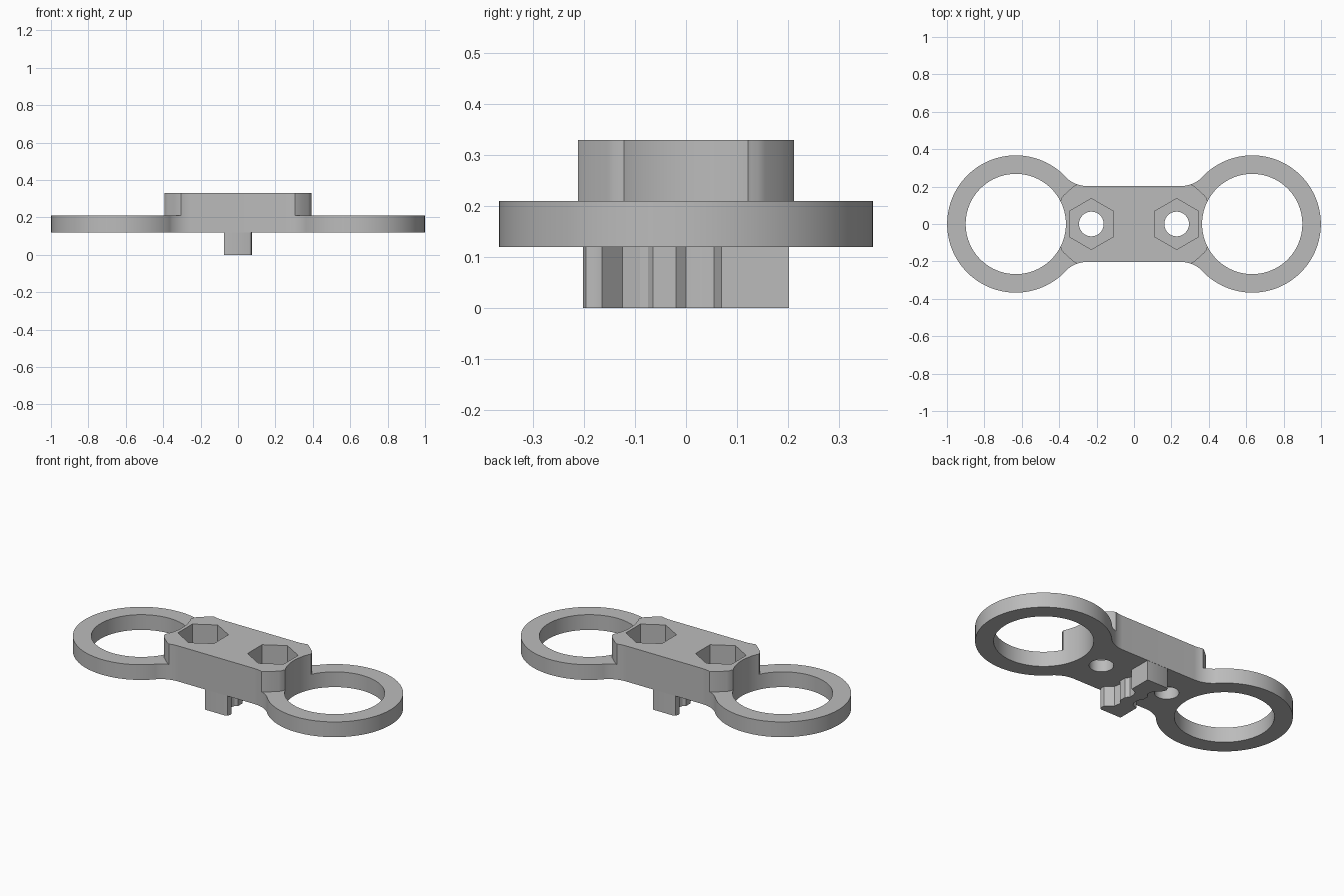
import bpy, bmesh
from math import sin, cos, pi, atan2

if "Cube" in bpy.data.objects:
    bpy.data.objects.remove(bpy.data.objects["Cube"], do_unlink=True)

grey = bpy.data.materials.new("plain grey")
grey.use_nodes = True
grey.diffuse_color = (0.5, 0.5, 0.5, 1)
grey.node_tree.nodes["Principled BSDF"].inputs["Base Color"].default_value = (0.5, 0.5, 0.5, 1)


def arc(cx, cy, r, a0, a1, n):
    return [(cx + r * cos(a0 + (a1 - a0) * i / n), cy + r * sin(a0 + (a1 - a0) * i / n))
            for i in range(n + 1)]


def prism(name, outline, z0, z1):
    """Extrude a flat outline from z0 to z1."""
    bm = bmesh.new()
    face = bm.faces.new([bm.verts.new((x, y, z0)) for x, y in outline])
    top = bmesh.ops.extrude_face_region(bm, geom=[face])["geom"]
    bmesh.ops.translate(bm, vec=(0, 0, z1 - z0),
                        verts=[v for v in top if isinstance(v, bmesh.types.BMVert)])
    bmesh.ops.recalc_face_normals(bm, faces=bm.faces)
    mesh = bpy.data.meshes.new(name)
    bm.to_mesh(mesh)
    bm.free()
    mesh.materials.append(grey)
    obj = bpy.data.objects.new(name, mesh)
    bpy.context.collection.objects.link(obj)
    return obj


def select(obj):
    bpy.ops.object.select_all(action="DESELECT")
    obj.select_set(True)
    bpy.context.view_layer.objects.active = obj


def cut(obj, outline, z0, z1):
    """Subtract a prism from the object."""
    cutter = prism("cutter", outline, z0, z1)
    cutter.hide_render = True
    mod = obj.modifiers.new("cut", "BOOLEAN")
    mod.operation, mod.solver, mod.object = "DIFFERENCE", "EXACT", cutter
    select(obj)
    bpy.ops.object.modifier_apply(modifier=mod.name)
    bpy.data.objects.remove(cutter, do_unlink=True)


def circle(cx, r, n, start=0):
    return arc(cx, 0, r, start, start + 2 * pi, n)[:-1]


# Body: two rings blended into a straight bar by fillets
RING_X, RING_R, HOLE_R = 0.632, 0.367, 0.268
FILLET_X, FILLET_R, BAR_Y = 0.25, 0.163, 0.203
tangent = atan2(BAR_Y + FILLET_R, FILLET_X - RING_X)
quarter = arc(RING_X, 0, RING_R, 0, tangent, 40)
quarter += arc(FILLET_X, BAR_Y + FILLET_R, FILLET_R, tangent - pi, -pi / 2, 14)[1:]
upper = quarter + [(-x, y) for x, y in reversed(quarter)]
outline = upper + [(x, -y) for x, y in reversed(upper[1:-1])]
body = prism("ring_bracket", outline, 0.12, 0.33)

# Lower the rings around the raised boss, leaving rounded boss corners
corner = [(0.30, 0.5), (0.30, 0.214), (0.318, 0.205), (0.345, 0.182),
          (0.375, 0.155), (0.386, 0.142), (0.39, 0.128), (0.40, 0.11)]
shoulder = corner + [(x, -y) for x, y in reversed(corner)] + [(1.2, -0.5), (1.2, 0.5)]

for side in (-1, 1):
    cut(body, [(side * x, y) for x, y in shoulder], 0.21, 0.5)
    cut(body, circle(side * RING_X, HOLE_R, 96), 0, 0.5)         # ring opening
    cut(body, circle(side * 0.228, 0.066, 40), 0, 0.5)           # bolt hole
    cut(body, circle(side * 0.228, 0.136, 6, pi / 2), 0.19, 0.5)  # nut pocket

# Key under the bar: waisted, the same after a half turn
edge = [(0.058, -0.202), (0.07, -0.196), (0.075, -0.18), (0.072, -0.165), (0.03, -0.125),
        (0.024, -0.09), (0.03, -0.075), (0.045, -0.065), (0.045, -0.02), (0.028, 0),
        (0.028, 0.03), (0.038, 0.055), (0.075, 0.07), (0.075, 0.202)]
key = prism("locating_key", edge + [(-x, -y) for x, y in edge], 0, 0.12)

for obj in (body, key):
    select(obj)
    bpy.ops.object.shade_smooth_by_angle(angle=pi / 6)
